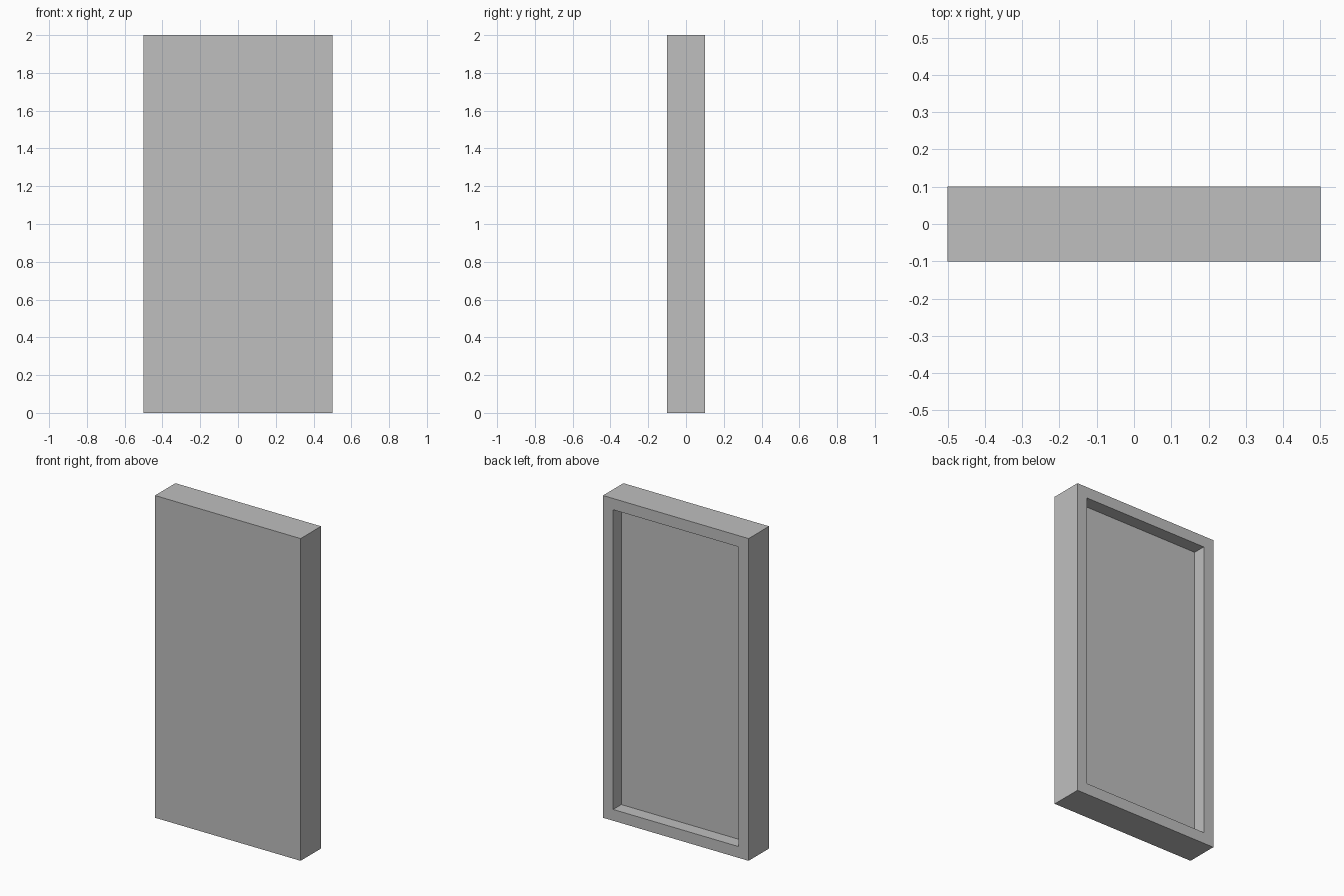
import bpy
import bmesh
from mathutils import Vector

WIDTH, DEPTH, HEIGHT = 1.0, 0.2, 2.0
RIM = 0.07
RECESS = 0.08

cube = bpy.data.objects.get("Cube")
if cube:
    bpy.data.objects.remove(cube, do_unlink=True)

# Plain grey material
grey = bpy.data.materials.new("plain_grey")
grey.use_nodes = True
color = (0.52, 0.52, 0.52, 1.0)
grey.diffuse_color = color
bsdf = next(n for n in grey.node_tree.nodes if n.type == "BSDF_PRINCIPLED")
bsdf.inputs["Base Color"].default_value = color

# Slab standing on the ground
bm = bmesh.new()
bmesh.ops.create_cube(bm, size=1)
bmesh.ops.scale(bm, vec=(WIDTH, DEPTH, HEIGHT), verts=bm.verts)
bmesh.ops.translate(bm, vec=(0, 0, HEIGHT / 2), verts=bm.verts)
bmesh.ops.recalc_face_normals(bm, faces=bm.faces)

# Recessed back: inset a rim, then push the centre inward
back = max(bm.faces, key=lambda f: f.calc_center_median().y)
bmesh.ops.inset_region(bm, faces=[back], thickness=RIM, use_even_offset=True)
center = bmesh.ops.extrude_discrete_faces(bm, faces=[back])["faces"][0]
bmesh.ops.translate(bm, vec=Vector((0, -RECESS, 0)), verts=center.verts)
bmesh.ops.recalc_face_normals(bm, faces=bm.faces)

mesh = bpy.data.meshes.new("recessed_panel")
bm.to_mesh(mesh)
bm.free()
mesh.materials.append(grey)
panel = bpy.data.objects.new("recessed_panel", mesh)
bpy.context.collection.objects.link(panel)
